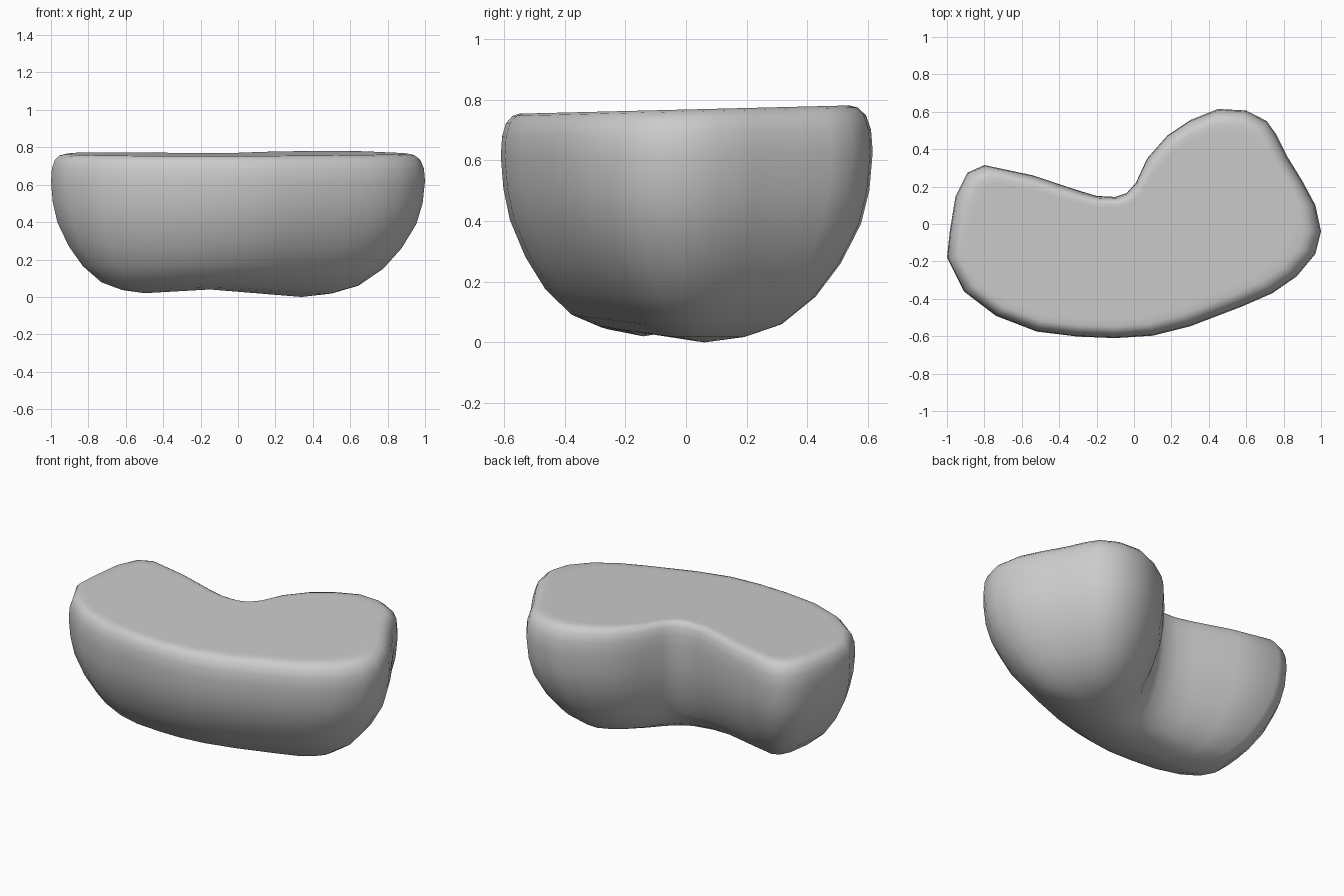
import bpy, bmesh, math
from mathutils import Vector

if "Cube" in bpy.data.objects:
    bpy.data.objects.remove(bpy.data.objects["Cube"])

# widest outline of the bean, seen from above
OUTLINE = [(0.1, -0.597), (0.3, -0.547), (0.58, -0.44), (0.74, -0.37), (0.87, -0.28),
           (0.97, -0.16), (1, -0.04), (0.97, 0.1), (0.9, 0.23), (0.82, 0.36), (0.76, 0.48),
           (0.71, 0.55), (0.6, 0.607), (0.45, 0.615), (0.3, 0.555), (0.18, 0.475),
           (0.07, 0.35), (0.01, 0.22), (-0.04, 0.165), (-0.1, 0.145), (-0.2, 0.15),
           (-0.3, 0.18), (-0.54, 0.26), (-0.8, 0.315), (-0.89, 0.275), (-0.955, 0.145),
           (-0.985, -0.04), (-1, -0.18), (-0.91, -0.36), (-0.74, -0.49), (-0.52, -0.575),
           (-0.3, -0.602), (-0.1, -0.61)]
# keel line along the underside
SPINE = [Vector(p) for p in ((-0.5, -0.14, 0.02), (-0.15, -0.2, 0.04), (0.34, 0.06, 0))]
# (distance from keel to outline, height)
PROFILE = [(0, 0), (0.24, 0.018), (0.46, 0.06), (0.66, 0.15), (0.81, 0.26), (0.93, 0.39),
           (0.98, 0.5), (1, 0.62), (0.99, 0.69), (0.96, 0.735), (0.91, 0.76), (0.86, 0.767),
           (0.78, 0.767)]


def nearest_on_spine(x, y):
    best = None
    for a, b in zip(SPINE, SPINE[1:]):
        d = (b - a).xy
        t = max(0, min(1, (Vector((x, y)) - a.xy).dot(d) / d.length_squared))
        p = a.lerp(b, t)
        dist = (Vector((x, y)) - p.xy).length
        if best is None or dist < best[0]:
            best = (dist, p)
    return best[1]


# anchors on the keel, smoothed along the outline
n = len(OUTLINE)
anchors = [nearest_on_spine(*p) for p in OUTLINE]
for _ in range(2):
    anchors = [(anchors[i - 1] + 2 * anchors[i] + anchors[(i + 1) % n]) / 4 for i in range(n)]
samples = [SPINE[k].lerp(SPINE[k + 1], t / 4) for k in range(2) for t in range(5)]

# loft the body from keel to rim, then the gently tilted flat top
bm = bmesh.new()
rings = []
for s, h in PROFILE:
    ring = []
    for (x, y), a in zip(OUTLINE, anchors):
        if s == 0:
            co = min(samples, key=lambda q: (q - a).length)
        else:
            px, py = a.x + (x - a.x) * s, a.y + (y - a.y) * s
            low = a.z * max(0, 1 - h / 0.62)
            tilt = 0.025 * py * max(0, h - 0.5) / 0.267
            co = Vector((px, py, h + low + tilt))
        ring.append(bm.verts.new(co))
    rings.append(ring)
for lower, upper in zip(rings, rings[1:]):
    for i in range(n):
        j = (i + 1) % n
        bm.faces.new((lower[i], lower[j], upper[j], upper[i]))
bm.faces.new(rings[-1])
bmesh.ops.remove_doubles(bm, verts=bm.verts, dist=0.0005)
bmesh.ops.recalc_face_normals(bm, faces=bm.faces)

mesh = bpy.data.meshes.new("bean_body")
bm.to_mesh(mesh)
bm.free()
body = bpy.data.objects.new("bean_body", mesh)
bpy.context.collection.objects.link(body)
bpy.context.view_layer.objects.active = body
body.select_set(True)
bpy.ops.object.shade_smooth_by_angle(angle=math.radians(50))
